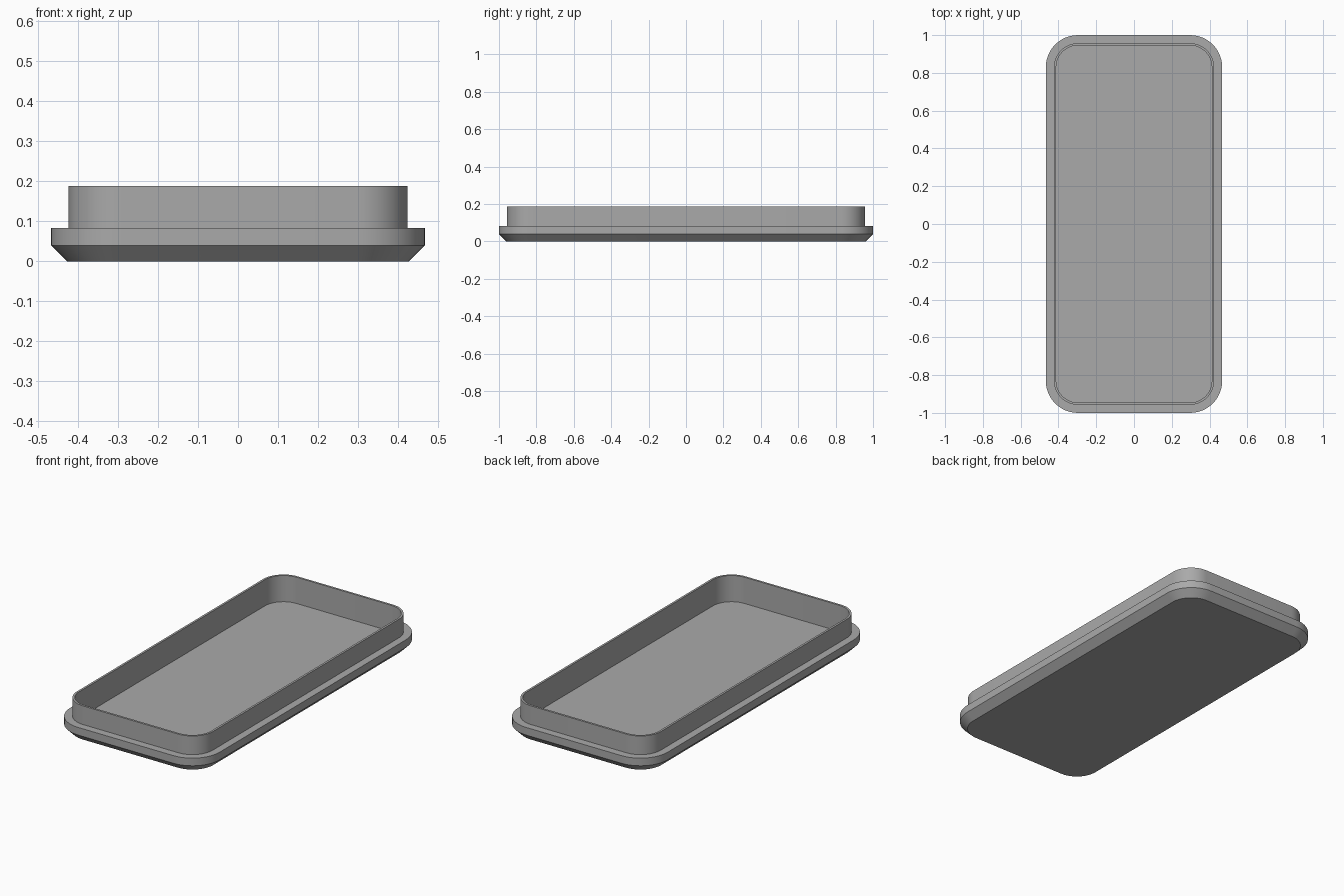
import bpy
import bmesh
import math

cube = bpy.data.objects.get("Cube")
if cube:
    bpy.data.objects.remove(cube, do_unlink=True)

HALF_X, HALF_Y, CORNER = 0.467, 1.0, 0.17
STEPS = 12  # segments per rounded corner

# Cross-section as (inset from the outer edge, height), underside to inner floor
PROFILE = [
    (0.04, 0.0),      # underside edge
    (0.0, 0.04),      # top of the chamfer
    (0.0, 0.083),     # flange edge
    (0.043, 0.083),   # foot of the lip
    (0.043, 0.188),   # lip, outer top
    (0.055, 0.188),   # lip, inner top
    (0.055, 0.04),    # inner floor
]


def rounded_loop(bm, inset, z):
    """Ring of vertices around a rounded rectangle."""
    radius = CORNER - inset
    cx, cy = HALF_X - CORNER, HALF_Y - CORNER
    ring = []
    for corner, (sx, sy) in enumerate([(1, 1), (-1, 1), (-1, -1), (1, -1)]):
        for i in range(STEPS + 1):
            a = (corner + i / STEPS) * math.pi / 2
            ring.append(bm.verts.new((sx * cx + radius * math.cos(a),
                                      sy * cy + radius * math.sin(a), z)))
    return ring


# One plain grey plastic
grey = bpy.data.materials.new("grey_plastic")
grey.use_nodes = True
colour = (0.40, 0.40, 0.40, 1.0)
grey.diffuse_color = colour
grey.node_tree.nodes["Principled BSDF"].inputs["Base Color"].default_value = colour

# Lid: rings joined by side walls, capped below and at the inner floor
bm = bmesh.new()
rings = [rounded_loop(bm, inset, z) for inset, z in PROFILE]
for low, high in zip(rings, rings[1:]):
    for i in range(len(low)):
        j = (i + 1) % len(low)
        bm.faces.new((low[i], low[j], high[j], high[i]))
bm.faces.new(list(reversed(rings[0])))
bm.faces.new(rings[-1])

mesh = bpy.data.meshes.new("tray_lid")
bm.to_mesh(mesh)
bm.free()
mesh.materials.append(grey)
lid = bpy.data.objects.new("tray_lid", mesh)
bpy.context.collection.objects.link(lid)

# Smooth corners, crisp rims
bpy.ops.object.select_all(action='DESELECT')
lid.select_set(True)
bpy.context.view_layer.objects.active = lid
bpy.ops.object.shade_smooth_by_angle(angle=math.radians(30))
